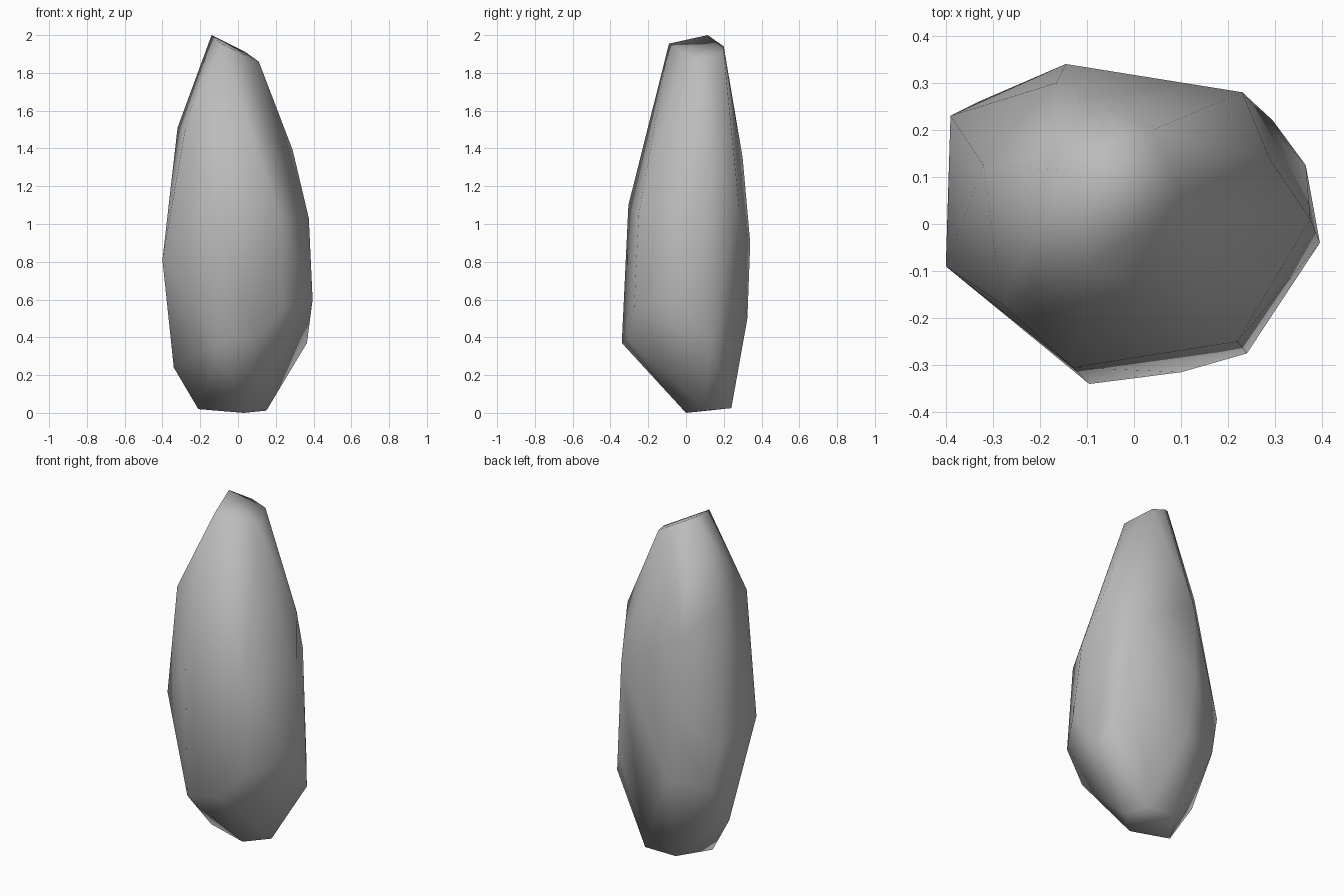
import bpy, bmesh

cube = bpy.data.objects.get("Cube")
if cube:
    bpy.data.objects.remove(cube, do_unlink=True)

# Stone colour
stone = bpy.data.materials.new("grey_stone")
stone.use_nodes = True
grey = (0.5, 0.5, 0.5, 1)
stone.diffuse_color = grey
stone.node_tree.nodes["Principled BSDF"].inputs["Base Color"].default_value = grey

# Corner points of the chipped stone, level by level
cap = [(-.14, .115, 2), (-.05, .2, 1.94), (.04, .2, 1.91), (.11, .05, 1.86), (-.09, -.09, 1.955)]
shoulder = [(-.32, .125, 1.51), (-.28, -.17, 1.5), (.29, .135, 1.39), (-.165, .3, 1.35)]
waist = [(-.13, -.305, 1.1), (.22, -.25, 1.05), (.375, .01, 1.03), (.23, .28, 1.1), (-.145, .34, .9)]
belly = [(-.4, -.09, .81), (-.39, .23, .75), (.395, -.04, .6), (.24, -.275, .55), (.295, .22, .5)]
hip = [(.1, -.315, .4), (-.095, -.34, .37), (.365, .125, .37), (-.34, .08, .24), (-.33, .26, .5),
       (-.1, .325, .5)]
base = [(-.21, .05, .02), (-.1, .24, .025), (.1, .24, .025), (.15, .1, .012), (.03, 0, 0)]

# Stone body wrapped around the corners
bm = bmesh.new()
for level in (cap, shoulder, waist, belly, hip, base):
    for point in level:
        bm.verts.new(point)
hull = bmesh.ops.convex_hull(bm, input=bm.verts)
loose = [v for v in bm.verts if not v.link_faces]
bmesh.ops.delete(bm, geom=loose, context='VERTS')
bmesh.ops.recalc_face_normals(bm, faces=bm.faces)
for face in bm.faces:
    face.smooth = True
mesh = bpy.data.meshes.new("standing_stone")
bm.to_mesh(mesh)
bm.free()
mesh.materials.append(stone)
body = bpy.data.objects.new("standing_stone", mesh)
bpy.context.collection.objects.link(body)
